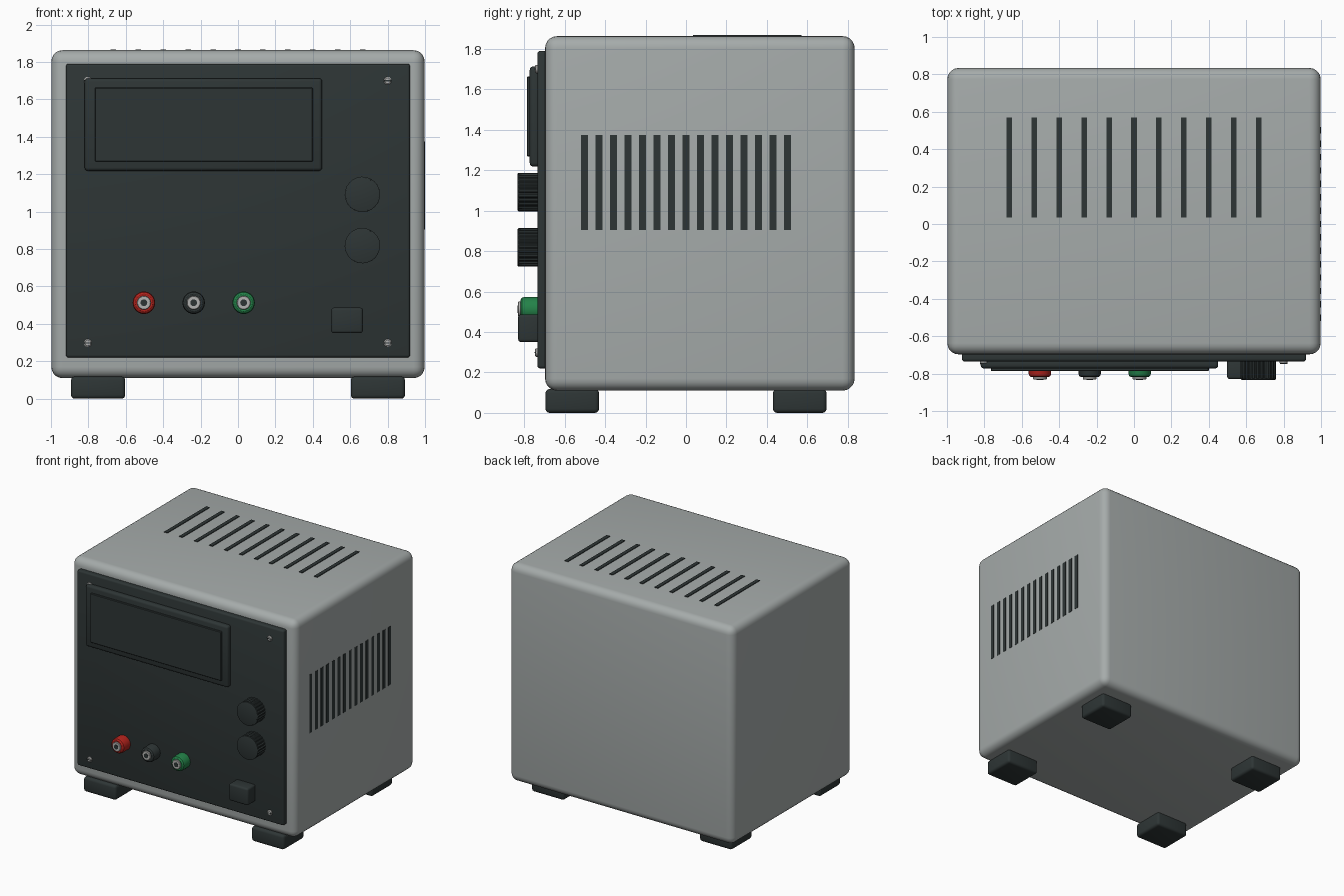
import bpy, bmesh, math
from mathutils import Matrix

if "Cube" in bpy.data.objects:
    bpy.data.objects.remove(bpy.data.objects["Cube"])


def material(name, rgb):
    m = bpy.data.materials.new(name)
    m.diffuse_color = (*rgb, 1)
    m.use_nodes = True
    m.node_tree.nodes["Principled BSDF"].inputs["Base Color"].default_value = m.diffuse_color
    return m


GREY = material("case grey", (0.38, 0.41, 0.405))
DARK = material("charcoal", (0.027, 0.036, 0.036))
RED = material("red", (0.45, 0.017, 0.012))
GREEN = material("green", (0.017, 0.22, 0.065))
METAL = material("metal", (0.45, 0.45, 0.44))


def finish(name, bm, mat, smooth=True):
    bmesh.ops.recalc_face_normals(bm, faces=bm.faces)
    me = bpy.data.meshes.new(name)
    bm.to_mesh(me)
    bm.free()
    me.materials.append(mat)
    ob = bpy.data.objects.new(name, me)
    bpy.context.collection.objects.link(ob)
    if smooth:
        bpy.ops.object.select_all(action='DESELECT')
        ob.select_set(True)
        bpy.context.view_layer.objects.active = ob
        bpy.ops.object.shade_smooth_by_angle(angle=math.radians(35))
    return ob


def box(name, x, y, z, mat, bevel=0.0, segments=3):
    """Box given by its (min, max) on each axis, with rounded edges."""
    bm = bmesh.new()
    bmesh.ops.create_cube(bm, size=1)
    for v in bm.verts:
        v.co = [(lo + hi) / 2 + c * (hi - lo) for c, (lo, hi) in zip(v.co, (x, y, z))]
    if bevel:
        bmesh.ops.bevel(bm, geom=bm.edges[:], offset=bevel, segments=segments,
                        affect='EDGES', profile=0.5)
    return finish(name, bm, mat, bevel > 0)


def lathe(name, x, z, profile, mat, sides=32, flute=0.0):
    """Turn (radius, y) points about a y axis; flute cuts grooves along it."""
    bm = bmesh.new()
    rings = []
    for r, y in profile:
        ring = []
        for i in range(sides):
            a = 2 * math.pi * i / sides
            k = r - flute * (i % 4 > 1)
            ring.append(bm.verts.new((x + k * math.cos(a), y, z + k * math.sin(a))))
        rings.append(ring)
    for a, b in zip(rings, rings[1:]):
        for i in range(sides):
            j = (i + 1) % sides
            bm.faces.new((a[i], a[j], b[j], b[i]))
    bm.faces.new(rings[0])
    bm.faces.new(rings[-1])
    return finish(name, bm, mat)


# Case and front panel
box("case", (-0.998, 0.998), (-0.697, 0.834), (0.11, 1.863), GREY, 0.06, 5)
box("front_panel", (-0.92, 0.92), (-0.735, -0.68), (0.22, 1.79), DARK, 0.014)

# Display with raised window
box("display_frame", (-0.82, 0.45), (-0.773, -0.72), (1.218, 1.713), DARK, 0.018)
box("display_window", (-0.765, 0.40), (-0.787, -0.76), (1.268, 1.663), DARK, 0.004, 1)

# Feet
for sx in (-1, 1):
    for sy in (-1, 1):
        box("foot", sorted((sx * 0.603, sx * 0.893)), sorted((sy * 0.43, sy * 0.695)),
            (0, 0.118), DARK, 0.02)

# Ventilation slots on the top and the right side
for i in range(11):
    x = (i - 5) * 0.1333
    box("top_vent", (x - 0.015, x + 0.015), (0.035, 0.57), (1.86, 1.868), DARK)
for i in range(15):
    y = (i - 7) * 0.0716
    box("side_vent", (0.993, 1.0), (y - 0.017, y + 0.017), (0.905, 1.375), DARK)

# Fluted control knobs
for z in (1.092, 0.818):
    lathe("knob", 0.665, z, [(0.095, -0.72), (0.095, -0.827), (0.089, -0.833)],
          DARK, 96, 0.006)
    lathe("knob_cap", 0.665, z, [(0.094, -0.826), (0.094, -0.831), (0.085, -0.834)], DARK, 48)

# Binding posts: coloured collar, metal rim, dark socket
for x, mat in ((-0.503, RED), (-0.237, DARK), (0.03, GREEN)):
    lathe("terminal_collar", x, 0.513,
          [(0.06, -0.72), (0.06, -0.80), (0.056, -0.812), (0.046, -0.819)], mat)
    lathe("terminal_rim", x, 0.513, [(0.037, -0.80), (0.037, -0.828), (0.034, -0.831)], METAL)
    lathe("terminal_socket", x, 0.513, [(0.018, -0.82), (0.018, -0.833)], DARK, 24)

# Power button
box("power_button", (0.498, 0.668), (-0.83, -0.72), (0.35, 0.487), DARK, 0.015)

# Slotted panel screws
for x in (-0.803, 0.8):
    for z in (0.298, 1.7):
        lathe("screw", x, z, [(0.021, -0.73), (0.021, -0.742), (0.015, -0.747)], METAL, 20)
        box("screw_slot", (x - 0.02, x + 0.02), (-0.748, -0.742), (z - 0.003, z + 0.003), DARK)
